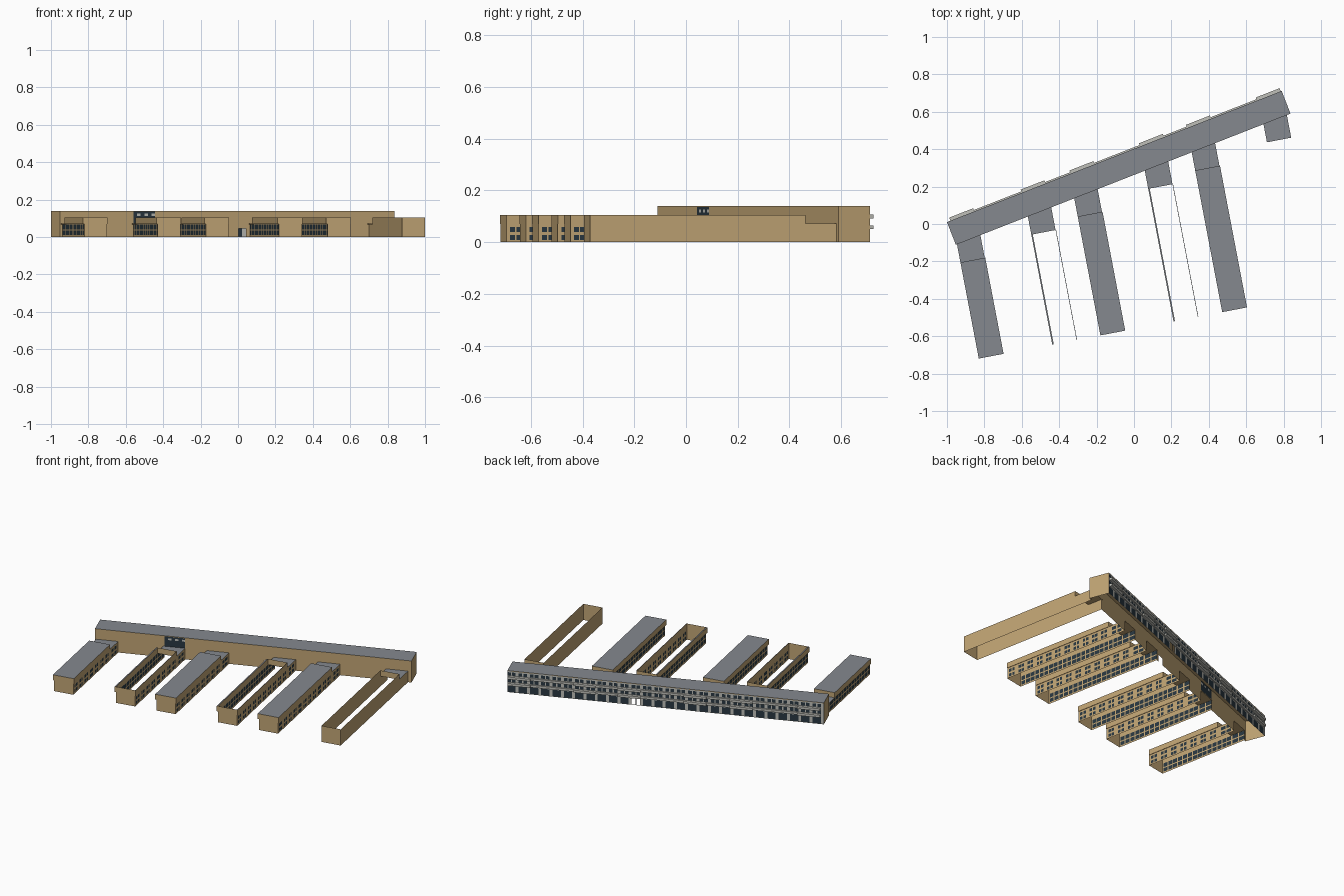
import bpy, bmesh
from math import radians, cos, sin
from mathutils import Vector

cube = bpy.data.objects.get("Cube")
if cube:
    bpy.data.objects.remove(cube)


def material(name, rgb):
    m = bpy.data.materials.new(name)
    m.use_nodes = True
    m.diffuse_color = (*rgb, 1)
    m.node_tree.nodes["Principled BSDF"].inputs["Base Color"].default_value = (*rgb, 1)
    return m


MATS = [material("tan_wall", (0.53, 0.37, 0.175)),
        material("grey_roof", (0.235, 0.25, 0.275)),
        material("dark_glass", (0.022, 0.038, 0.052)),
        material("pale_panel", (0.52, 0.52, 0.48))]
TAN, ROOF, GLASS, PALE = range(4)


def finish(name, bm):
    mesh = bpy.data.meshes.new(name)
    bm.to_mesh(mesh)
    bm.free()
    for m in MATS:
        mesh.materials.append(m)
    obj = bpy.data.objects.new(name, mesh)
    bpy.context.collection.objects.link(obj)


def wall(name, p, q, cols=(0, 1), rows=(0, 1), rule=lambda i, j: TAN):
    """Upright sheet from p to q; rule gives each cell a colour, or None for a hole."""
    bm = bmesh.new()
    grid = [[bm.verts.new((*p.lerp(q, c), z)) for z in rows] for c in cols]
    for i in range(len(cols) - 1):
        for j in range(len(rows) - 1):
            colour = rule(i, j)
            if colour is not None:
                f = bm.faces.new((grid[i][j], grid[i + 1][j],
                                  grid[i + 1][j + 1], grid[i][j + 1]))
                f.material_index = colour
    finish(name, bm)


def prism(name, plan, z0, z1, side=TAN, top=ROOF):
    """Extruded plan with its own colour on top."""
    bm = bmesh.new()
    base = bm.faces.new([bm.verts.new((*p, z0)) for p in plan])
    new = bmesh.ops.extrude_face_region(bm, geom=[base])["geom"]
    bmesh.ops.translate(bm, vec=(0, 0, z1 - z0),
                        verts=[g for g in new if isinstance(g, bmesh.types.BMVert)])
    bmesh.ops.recalc_face_normals(bm, faces=bm.faces)
    for f in bm.faces:
        f.material_index = top if f.normal.z > 0.5 else side
    finish(name, bm)


def repeat(count, marks):
    """Column positions made of one bay repeated along a wall."""
    return [(k + m) / count for k in range(count) for m in marks] + [1]


# Main block frame: u runs along it, v points to the front
HIGH, LOW, LINK_TOP, LONG, DEEP = 0.14, 0.105, 0.07, 1.922, 0.13
A = radians(21.4)
u, v = Vector((cos(A), sin(A))), Vector((sin(A), -cos(A)))
back_w = Vector((-1.0, 0.01))
back_e = back_w + u * LONG
front_w, front_e = back_w + v * DEEP, back_e + v * DEEP

# Wings frame: d runs outward to the front, e to the side
B = radians(10.8)
d, e = Vector((sin(B), -cos(B))), Vector((cos(B), sin(B)))
WIDE, LINK = 0.124, 0.10
OFFSETS = (0, 0.40, 0.662, 1.06, 1.325, 1.73)
first_end = Vector((-0.822, -0.718))


def at_block(p):
    """Where a wing line through p meets the front of the main block."""
    return p - d * ((p - front_w).dot(v) / d.dot(v))


prism("main_roof", (back_w, front_w, front_e, back_e), HIGH - 0.004, HIGH, TAN)
wall("main_west_end", back_w, front_w, rows=(0, HIGH))
wall("main_east_end", front_e, back_e, rows=(0, HIGH))

# Front wall: open into each link, a glazed hall over the second, one passage
cols, kinds = [0], []
for k, off in enumerate(OFFSETS):
    l, r = [(at_block(first_end + e * x) - front_w).dot(u) / LONG for x in (off, off + WIDE)]
    if k == 3:
        cols += [l - 0.035, l - 0.012]
        kinds += ["plain", "passage"]
    cols.append(l)
    kinds.append("plain")
    if k == 1:
        cols += [l + (r - l) * n / 6 for n in range(1, 6)]
        kinds += ["hall", "hall_pane"] * 3
    else:
        kinds.append("link")
    cols.append(r)
cols.append(1)
kinds.append("plain")


def front_rule(i, j):
    if kinds[i] == "passage":
        return None if j == 0 else TAN
    if kinds[i] == "plain" or j == 5:
        return TAN
    if j < 2:
        return None
    if kinds[i] == "link":
        return TAN
    return PALE if kinds[i] == "hall_pane" and j == 3 else GLASS


wall("main_front_wall", front_w, front_e, cols,
     (0, 0.045, LINK_TOP, 0.114, 0.126, 0.136, HIGH), front_rule)

# Back wall: ground glazing and two storeys of paired windows
BAYS = 28


def back_rule(i, j):
    if j == 1:
        if i // 4 == 11 and i % 4 in (0, 2):
            return None
        return PALE if i % 4 == 3 else GLASS
    return GLASS if j in (3, 5) and i % 4 in (0, 2) else PALE


wall("main_back_wall", back_e, back_w, repeat(BAYS, (0, 0.32, 0.42, 0.74)),
     (0, 0.003, 0.045, 0.067, 0.088, 0.110, 0.130, HIGH), back_rule)


def strip(name, s0, s1, out, z0, z1):
    a, b = back_w + u * s0, back_w + u * s1
    prism(name, (a, b, b - v * out, a - v * out), z0, z1, PALE, PALE)


# Projecting bands: continuous shallow ones, deeper ones on six bays
for z in (0.05, 0.092):
    strip("back_band", 0.02, LONG - 0.01, 0.008, z, z + 0.014)
    for s in (0.02, 0.43, 0.71, 1.11, 1.38, 1.78):
        strip("bay_band", s, s + 0.137, 0.018, z, z + 0.015)

# Left sides have close-set glazing, right sides have paired windows
LEFT_ROWS = (0, 0.010, 0.034, 0.041, 0.067, LINK_TOP, LOW)
RIGHT_ROWS = (0, 0.009, 0.028, 0.039, 0.059, LINK_TOP, LOW)


def side_walls(tag, near, far, glazed, upper):
    """Both long sides from near to far; upper adds the tall part over link height."""
    shift = e * WIDE
    last = None if upper else -1
    n = max(1, round((far - near).length / 0.072))
    if glazed:
        wall(tag + "left_wall", near, far, repeat(n * 2, (0, 0.82)), LEFT_ROWS[:last],
             lambda i, j: GLASS if j in (1, 3) and i % 2 == 0 else TAN)
    else:
        wall(tag + "left_wall", near, far, rows=LEFT_ROWS[:last][::len(LEFT_ROWS[:last]) - 1])
    start = near + shift if upper else at_block(near + shift)
    if glazed:
        wall(tag + "right_wall", far + shift, start,
             repeat(n, (0, 0.2, 0.46, 0.54, 0.8)), RIGHT_ROWS[:last],
             lambda i, j: GLASS if j in (1, 3) and i % 5 in (1, 3) else TAN)
    else:
        wall(tag + "right_wall", far + shift, start, rows=(0, LOW if upper else LINK_TOP))


def wing(number, offset, roofed, glazed):
    tag = f"wing_{number}_"
    left_end = first_end + e * offset
    right_end = left_end + e * WIDE
    left, right = at_block(left_end), at_block(right_end)
    link_l = left + d * LINK
    link_r = link_l + e * WIDE
    side_walls(tag + "link_", left, link_l, glazed, False)
    side_walls(tag, link_l, left_end, glazed, True)
    wall(tag + "end_wall", left_end, right_end, rows=(0, LOW))
    wall(tag + "inner_end_wall", link_r, link_l, rows=(LINK_TOP, LOW))
    if glazed:
        for side, a, b, out in (("left", link_l, left_end, -e * 0.008),
                                ("right", link_r, right_end, e * 0.003)):
            prism(tag + side + "_fascia", (a, b, b + out, a + out), LINK_TOP, LOW)
    # Low roof over the link, higher roof over the wing
    prism(tag + "link_roof", (left - e * 0.008, link_l - e * 0.008, link_r, right),
          LINK_TOP - 0.002, LINK_TOP + 0.002)
    if roofed:
        prism(tag + "roof", (link_l, left_end, right_end, link_r), LOW - 0.003, LOW)


for k, off in enumerate(OFFSETS):
    wing(k + 1, off, roofed=k % 2 == 0, glazed=k < 5)
